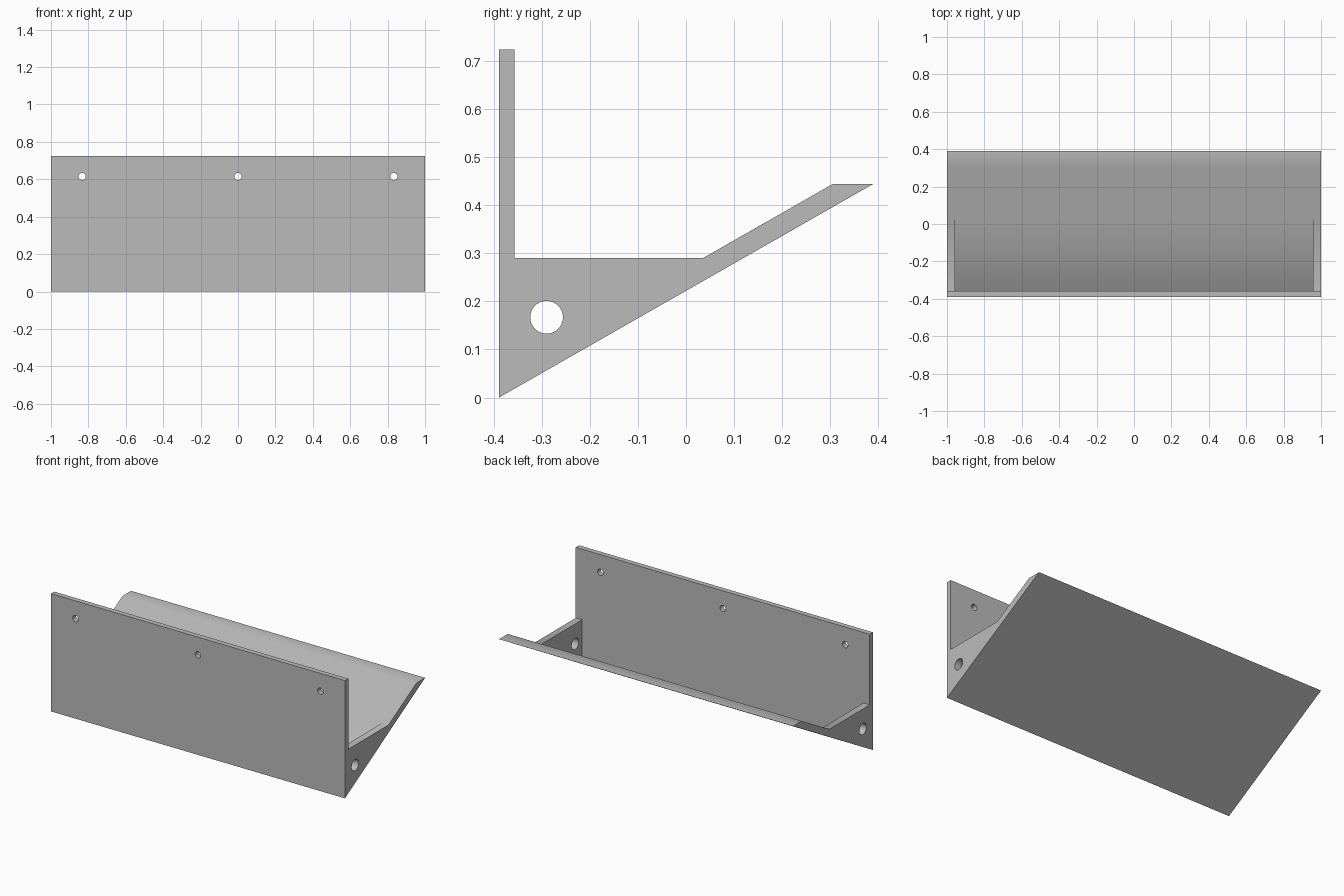
import bpy
import bmesh
import math
from mathutils import Matrix

cube = bpy.data.objects.get("Cube")
if cube:
    bpy.data.objects.remove(cube, do_unlink=True)

grey = bpy.data.materials.new("plain grey")
grey.use_nodes = True
grey.diffuse_color = (0.5, 0.5, 0.5, 1)
grey.node_tree.nodes["Principled BSDF"].inputs["Base Color"].default_value = (0.5, 0.5, 0.5, 1)

# Key sizes of the bracket
HALF = 1.0
CHEEK = 0.043
FRONT, BACK, PANEL_BACK = -0.389, 0.389, -0.357
LIP_Z, CHEEK_Z, TOP_Z = 0.444, 0.29, 0.724
LIP_Y, CHEEK_Y = 0.305, 0.035
SLOPE = LIP_Z / (BACK - FRONT)
FLOOR_Z = CHEEK_Z - SLOPE * (CHEEK_Y - PANEL_BACK)


def make_object(name, bm):
    bmesh.ops.recalc_face_normals(bm, faces=bm.faces)
    mesh = bpy.data.meshes.new(name)
    bm.to_mesh(mesh)
    bm.free()
    mesh.materials.append(grey)
    obj = bpy.data.objects.new(name, mesh)
    bpy.context.collection.objects.link(obj)
    return obj


def prism(name, profile, x0, x1):
    """Extrude a (y, z) profile along x."""
    bm = bmesh.new()
    face = bm.faces.new([bm.verts.new((x0, y, z)) for y, z in profile])
    out = bmesh.ops.extrude_face_region(bm, geom=[face])
    verts = [v for v in out["geom"] if isinstance(v, bmesh.types.BMVert)]
    bmesh.ops.translate(bm, verts=verts, vec=(x1 - x0, 0, 0))
    return make_object(name, bm)


def drill(name, centre, radius, depth, axis):
    bm = bmesh.new()
    turn = Matrix.Rotation(math.pi / 2, 4, "Y" if axis == "X" else "X")
    bmesh.ops.create_cone(bm, cap_ends=True, segments=40, radius1=radius,
                          radius2=radius, depth=depth,
                          matrix=Matrix.Translation(centre) @ turn)
    return make_object(name, bm)


def combine(target, tool, operation):
    mod = target.modifiers.new(operation.lower(), "BOOLEAN")
    mod.operation, mod.solver, mod.object = operation, "EXACT", tool
    bpy.context.view_layer.objects.active = target
    bpy.ops.object.modifier_apply(modifier=mod.name)
    bpy.data.objects.remove(tool, do_unlink=True)


# Upright panel and sloping tray in one V-shaped section
bracket = prism("shelf_bracket", [
    (FRONT, 0), (BACK, LIP_Z), (LIP_Y, LIP_Z),
    (PANEL_BACK, FLOOR_Z), (PANEL_BACK, TOP_Z), (FRONT, TOP_Z)], -HALF, HALF)

# Triangular end cheeks, rooted inside the panel and the tray
root = 0.015
for side in (-1, 1):
    cheek = prism("end_cheek", [
        (PANEL_BACK - root, FLOOR_Z - root), (PANEL_BACK - root, CHEEK_Z),
        (CHEEK_Y, CHEEK_Z), (CHEEK_Y, CHEEK_Z - root)],
        side * HALF, side * (HALF - CHEEK))
    combine(bracket, cheek, "UNION")

# Cable holes through the cheeks
for side in (-1, 1):
    combine(bracket, drill("cheek_drill", (side * HALF, -0.29, 0.167), 0.034, 0.2, "X"),
            "DIFFERENCE")

# Screw holes along the top of the panel
for x in (-0.833, 0, 0.833):
    combine(bracket, drill("panel_drill", (x, FRONT, 0.615), 0.019, 0.2, "Y"),
            "DIFFERENCE")

# Merge coplanar faces, then soften only the shallow bend at the lip
bm = bmesh.new()
bm.from_mesh(bracket.data)
bmesh.ops.remove_doubles(bm, verts=bm.verts, dist=0.0001)
bmesh.ops.dissolve_limit(bm, angle_limit=math.radians(1), verts=bm.verts, edges=bm.edges)
bm.to_mesh(bracket.data)
bm.free()
bpy.ops.object.select_all(action="DESELECT")
bracket.select_set(True)
bpy.context.view_layer.objects.active = bracket
bpy.ops.object.shade_smooth_by_angle(angle=math.radians(30))
